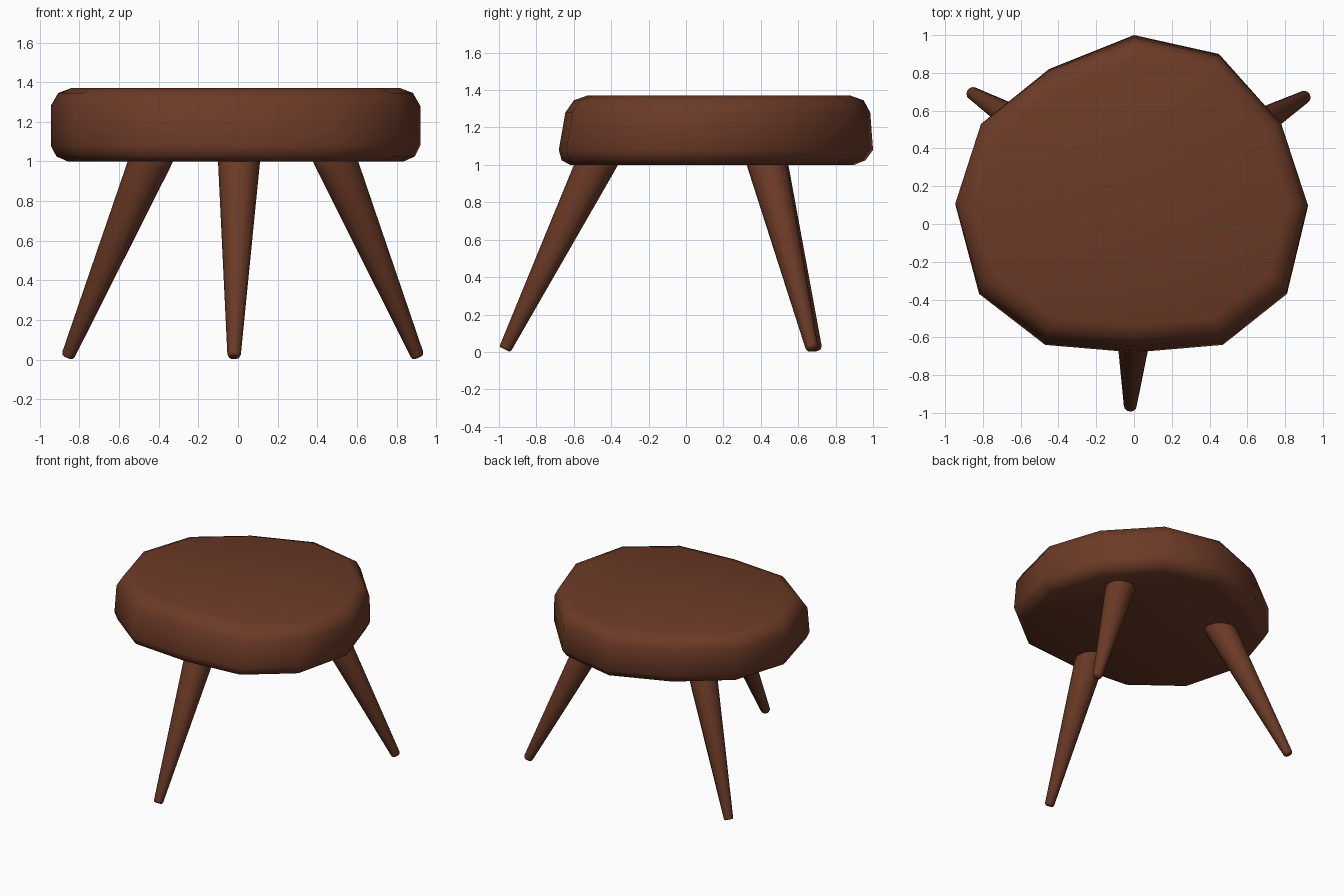
import bpy, bmesh, math
from mathutils import Vector

cube = bpy.data.objects.get("Cube")
if cube:
    bpy.data.objects.remove(cube, do_unlink=True)

wood = bpy.data.materials.new("dark_brown_wood")
wood.use_nodes = True
COLOUR = (0.15, 0.043, 0.02, 1)
wood.diffuse_color = COLOUR
wood.node_tree.nodes["Principled BSDF"].inputs["Base Color"].default_value = COLOUR


def loft(name, rings):
    """Skin a closed solid through rings of points, bottom ring first."""
    bm = bmesh.new()
    loops = [[bm.verts.new(p) for p in ring] for ring in rings]
    n = len(loops[0])
    for low, high in zip(loops, loops[1:]):
        for i in range(n):
            j = (i + 1) % n
            bm.faces.new((low[i], low[j], high[j], high[i]))
    bm.faces.new(loops[0][::-1])
    bm.faces.new(loops[-1])
    bmesh.ops.recalc_face_normals(bm, faces=bm.faces)
    for face in bm.faces:
        face.smooth = True
    mesh = bpy.data.meshes.new(name)
    bm.to_mesh(mesh)
    bm.free()
    mesh.materials.append(wood)
    obj = bpy.data.objects.new(name, mesh)
    bpy.context.collection.objects.link(obj)
    return obj


# Seat: uneven twelve-sided slab with rounded rims and a leaning front
outline = [(0, 1), (-0.45, 0.82), (-0.81, 0.53), (-0.945, 0.1),
           (-0.82, -0.37), (-0.47, -0.64), (0, -0.68), (0.47, -0.64),
           (0.81, -0.37), (0.92, 0.09), (0.78, 0.53), (0.45, 0.9)]
# height, width scale, front y, back y
levels = [(1.0, 0.91, -0.62, 0.9), (1.025, 0.97, -0.665, 0.96),
          (1.08, 1, -0.68, 1), (1.28, 1, -0.645, 0.985),
          (1.345, 0.96, -0.6, 0.95), (1.37, 0.89, -0.53, 0.88)]
loft("seat", [[(x * s, front + (y + 0.68) / 1.68 * (back - front), z)
               for x, y in outline] for z, s, front, back in levels])


# Legs: splayed tapered rods, cut square to their own axis
def leg(name, foot, top, sides=12):
    foot, top = Vector(foot), Vector(top)
    axis = (top - foot).normalized()
    turn = Vector((0, 0, 1)).rotation_difference(axis)
    end = top + axis * 0.12
    rings = []
    for centre, radius in ((foot, 0.028), (foot + axis * 0.012, 0.034),
                           (top, 0.106), (end, 0.112)):
        rings.append([centre + turn @ Vector((radius * math.cos(a), radius * math.sin(a), 0))
                      for a in (math.tau * i / sides for i in range(sides))])
    loft(name, rings)


leg("front_leg", (-0.02, -0.968, 0.014), (0.005, -0.485, 1))
leg("back_left_leg", (0.908, 0.675, 0.014), (0.495, 0.435, 1))
leg("back_right_leg", (-0.86, 0.695, 0.014), (-0.445, 0.44, 1))
